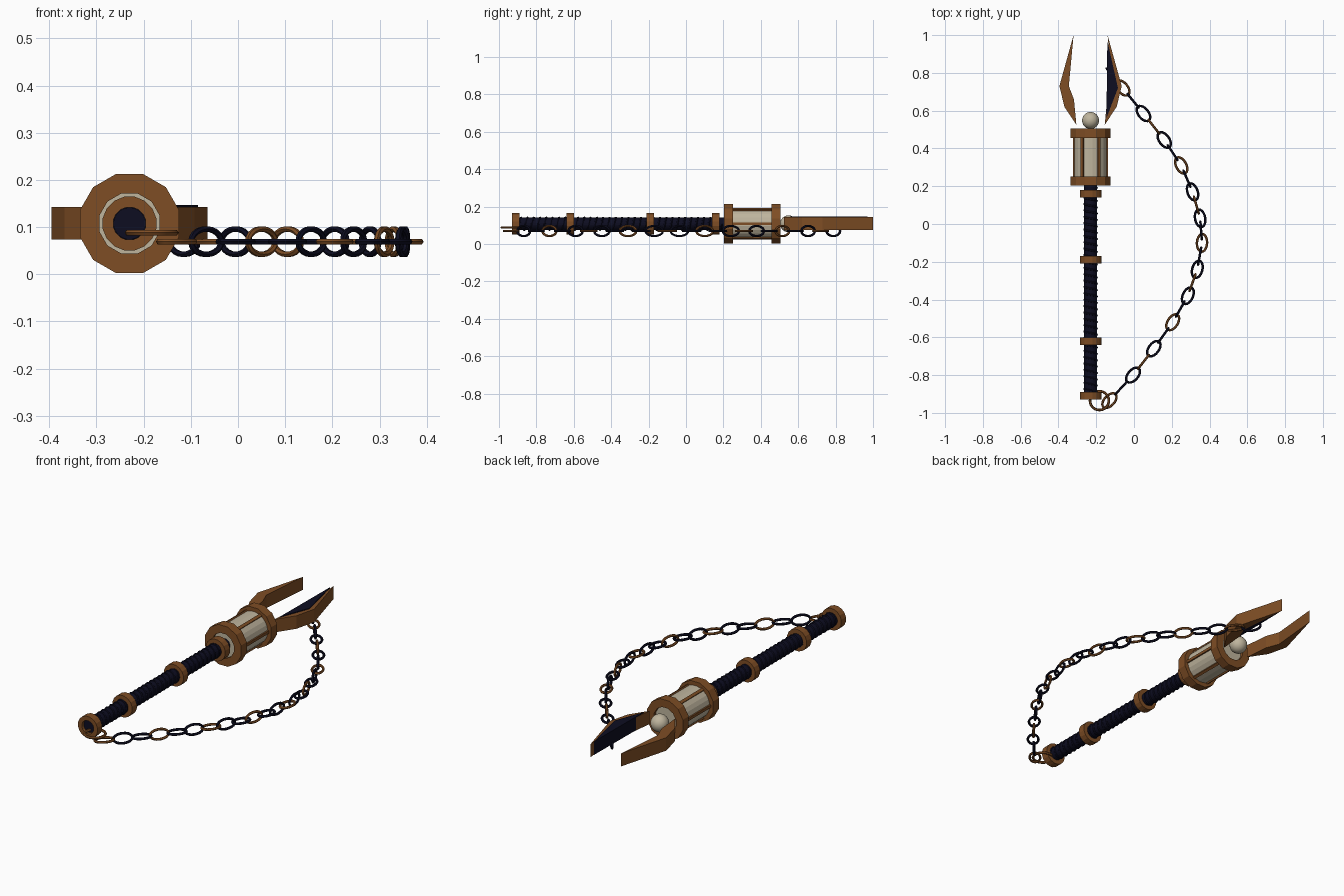
import bpy, bmesh
from math import sin, cos, pi, atan2
from mathutils import Vector

cube = bpy.data.objects.get("Cube")
if cube:
    bpy.data.objects.remove(cube, do_unlink=True)

AX, AZ = -0.23, 0.1075      # shaft axis
CHAIN_Z = 0.069


def material(name, rgb):
    m = bpy.data.materials.new(name)
    m.use_nodes = True
    m.diffuse_color = (*rgb, 1)
    node = next(n for n in m.node_tree.nodes if n.type == 'BSDF_PRINCIPLED')
    node.inputs["Base Color"].default_value = (*rgb, 1)
    return m


BRONZE = material("bronze_brown", (0.21, 0.075, 0.018))
NAVY = material("dark_navy", (0.004, 0.004, 0.015))
CREAM = material("pale_cream", (0.52, 0.46, 0.34))


def finish(name, bm, mat, smooth=False):
    bmesh.ops.remove_doubles(bm, verts=bm.verts, dist=1e-5)
    bmesh.ops.recalc_face_normals(bm, faces=bm.faces)
    me = bpy.data.meshes.new(name)
    bm.to_mesh(me)
    bm.free()
    me.materials.append(mat)
    if smooth:
        me.shade_smooth()
    ob = bpy.data.objects.new(name, me)
    bpy.context.collection.objects.link(ob)
    return ob


def lathe(name, profile, sides, mat):
    """Turn a closed (radius, y) profile about the shaft axis."""
    bm = bmesh.new()
    rows = []
    for i in range(sides):
        a = 2 * pi * (i + 0.5) / sides
        rows.append([bm.verts.new((AX + r * cos(a), y, AZ + r * sin(a))) for r, y in profile])
    for i in range(sides):
        p, q = rows[i], rows[(i + 1) % sides]
        for j in range(len(profile)):
            k = (j + 1) % len(profile)
            if profile[j][0] == 0 and profile[k][0] == 0:
                continue
            bm.faces.new((p[j], p[k], q[k], q[j]))
    return finish(name, bm, mat)


def ring(name, y0, y1, inner, outer, sides, mat):
    return lathe(name, [(inner, y0), (outer, y0), (outer, y1), (inner, y1)], sides, mat)


def prism(name, outline, z0, z1, mat):
    bm = bmesh.new()
    face = bm.faces.new([bm.verts.new((x, y, z0)) for x, y in outline])
    new = bmesh.ops.extrude_face_region(bm, geom=[face])["geom"]
    for v in new:
        if isinstance(v, bmesh.types.BMVert):
            v.co.z = z1
    return finish(name, bm, mat)


def tube(name, points, radius, mat, closed=True):
    cu = bpy.data.curves.new(name, 'CURVE')
    cu.dimensions = '3D'
    cu.bevel_depth = radius
    cu.bevel_resolution = 1
    sp = cu.splines.new('POLY')
    sp.points.add(len(points) - 1)
    for p, co in zip(sp.points, points):
        p.co = (*co, 1)
    sp.use_cyclic_u = closed
    cu.materials.append(mat)
    ob = bpy.data.objects.new(name, cu)
    bpy.context.collection.objects.link(ob)
    bpy.ops.object.select_all(action='DESELECT')
    ob.select_set(True)
    bpy.context.view_layer.objects.active = ob
    bpy.ops.object.convert(target='MESH')
    bpy.ops.object.shade_smooth_by_angle()
    return ob


# Handle with spiral wrap
lathe("handle", [(0, -0.915), (0.034, -0.915), (0.034, 0.22), (0, 0.22)], 20, NAVY)
turns, steps = 32, 14
helix = []
for i in range(turns * steps + 1):
    a = 2 * pi * i / steps
    helix.append((AX + 0.033 * cos(a), -0.89 + 1.08 * i / (turns * steps), AZ + 0.033 * sin(a)))
tube("handle_wrap", helix, 0.006, NAVY, closed=False)

# Handle bands
for i, y in enumerate((-0.91, -0.62, -0.19, 0.16)):
    ring(f"handle_band_{i + 1}", y - 0.02, y + 0.02, 0.035, 0.058, 16, BRONZE)

# Lantern head: cream core, two collars, six bars
lathe("lantern_core", [(0, 0.215), (0.085, 0.215), (0.085, 0.49), (0, 0.49)], 24, CREAM)
for name, y in (("lower_collar", 0.203), ("upper_collar", 0.456)):
    ring(name, y, y + 0.049, 0.066, 0.109, 12, BRONZE)
for i in range(6):
    a = pi * i / 3
    radial, side = Vector((cos(a), 0, sin(a))), Vector((-sin(a), 0, cos(a)))
    bm = bmesh.new()
    bmesh.ops.create_cube(bm, size=1)
    for v in bm.verts:
        c = v.co.copy()
        v.co = Vector((AX, 0.354 + c.y * 0.24, AZ)) + radial * (0.085 + c.x * 0.014) + side * c.z * 0.015
    finish(f"lantern_bar_{i + 1}", bm, BRONZE)

# Orb on the head
bm = bmesh.new()
bmesh.ops.create_uvsphere(bm, u_segments=24, v_segments=14, radius=0.045)
bmesh.ops.translate(bm, verts=bm.verts, vec=(AX, 0.548, AZ))
finish("orb", bm, CREAM, smooth=True)

# Mirrored prongs, one with a dark inner blade
prong = [(0.09, 1.0), (0.165, 0.73), (0.138, 0.62), (0.075, 0.525), (0.088, 0.66), (0.115, 0.73)]
for name, s in (("left_prong", 1), ("right_prong", -1)):
    prism(name, [(AX + s * x, y) for x, y in prong], 0.074, 0.143, BRONZE)
blade = [(0.089, 0.97), (0.145, 0.72), (0.084, 0.56)]
prism("inner_blade", [(AX + x, y) for x, y in blade], 0.076, 0.147, NAVY)

# Chain: flat links on these centres, upright links between them
centres = [Vector(p) for p in (
    (-0.06, 0.72), (0.05, 0.585), (0.16, 0.445), (0.25, 0.31), (0.31, 0.17),
    (0.35, 0.03), (0.36, -0.1), (0.335, -0.24), (0.285, -0.38), (0.205, -0.52),
    (0.105, -0.66), (-0.005, -0.8), (-0.13, -0.935))]


def link(index, centre, direction, upright):
    d = direction.normalized()
    pts = []
    for i in range(20):
        a = 2 * pi * i / 20
        u, w = 0.047 * cos(a), 0.027 * sin(a)
        x, y = centre + d * u
        if upright:
            pts.append((x, y, CHAIN_Z + w))
        else:
            pts.append((x - d.y * w, y + d.x * w, CHAIN_Z))
    tube(f"chain_link_{index + 2}", pts, 0.0065, BRONZE if index % 3 == 0 else NAVY)


first = centres[1] - centres[0]
link(-1, centres[0] - first / 2, first, True)
last = len(centres) - 1
for i, c in enumerate(centres):
    link(2 * i, c, centres[min(i + 1, last)] - centres[max(i - 1, 0)], False)
    if i < last:
        link(2 * i + 1, (c + centres[i + 1]) / 2, centres[i + 1] - c, True)

# Large ring joining chain to handle end
loop = [(-0.183 + 0.05 * cos(2 * pi * i / 28), -0.935 + 0.05 * sin(2 * pi * i / 28), 0.088) for i in range(28)]
tube("end_ring", loop, 0.007, BRONZE)
